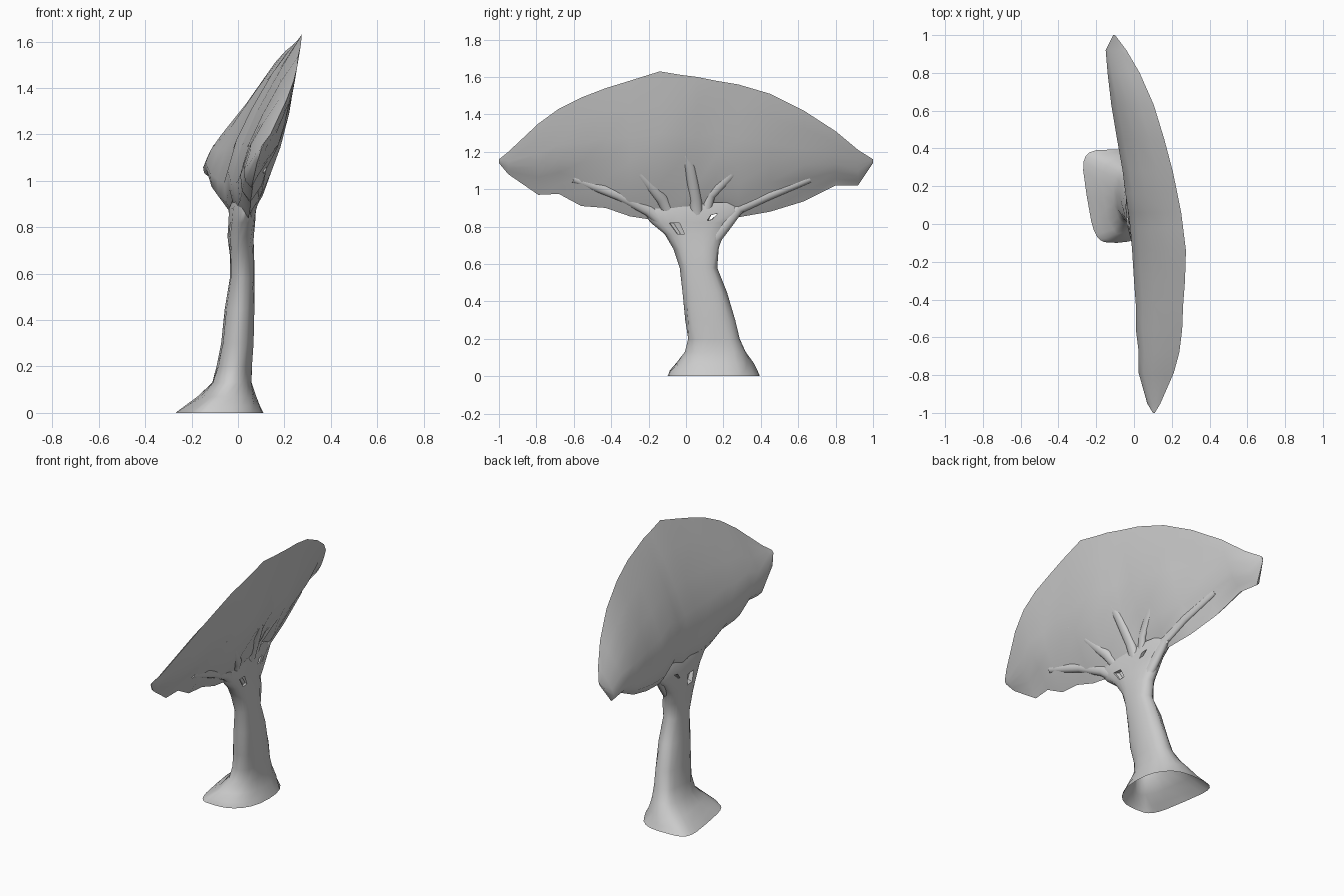
import bpy, bmesh, math, random
from mathutils import Vector

random.seed(4)
cube = bpy.data.objects.get("Cube")
if cube:
    bpy.data.objects.remove(cube, do_unlink=True)

# One plain grey for the whole tree
grey = bpy.data.materials.new("plain_grey")
grey.use_nodes = True
colour = (0.6, 0.6, 0.6, 1)
grey.diffuse_color = colour
grey.node_tree.nodes["Principled BSDF"].inputs["Base Color"].default_value = colour


def loft(bm, rings, open_start=False):
    """Join closed rings of points into a skin with capped ends."""
    loops = [[bm.verts.new(p) for p in ring] for ring in rings]
    for a, b in zip(loops, loops[1:]):
        count = len(a)
        for i in range(count):
            j = (i + 1) % count
            bm.faces.new((a[i], a[j], b[j], b[i]))
    if not open_start:
        bm.faces.new(loops[0][::-1])
    bm.faces.new(loops[-1])


def finish(bm, name, angle):
    """Turn a bmesh into a shaded object."""
    bmesh.ops.recalc_face_normals(bm, faces=bm.faces)
    mesh = bpy.data.meshes.new(name)
    bm.to_mesh(mesh)
    bm.free()
    mesh.materials.append(grey)
    obj = bpy.data.objects.new(name, mesh)
    bpy.context.collection.objects.link(obj)
    bpy.ops.object.select_all(action='DESELECT')
    obj.select_set(True)
    bpy.context.view_layer.objects.active = obj
    bpy.ops.object.shade_smooth_by_angle(angle=math.radians(angle))


def sample(table, key):
    """Interpolate rows that are sorted by their first value."""
    key = min(max(key, table[0][0]), table[-1][0])
    for a, b in zip(table, table[1:]):
        if key <= b[0]:
            t = (key - a[0]) / (b[0] - a[0])
            return [p + (q - p) * t for p, q in zip(a[1:], b[1:])]


# Crown outline: y, rim height, lower edge height, rim x, inner x
crown_rows = [
    (-1, 1.16, 1.14, .11, .1),
    (-.95, 1.2, 1.08, .14, .07),
    (-.79, 1.35, .97, .21, .025),
    (-.68, 1.43, .975, .24, .025),
    (-.56, 1.49, .91, .255, .01),
    (-.43, 1.54, .9, .26, .01),
    (-.3, 1.58, .855, .27, 0),
    (-.14, 1.63, .83, .275, -.01),
    (-.02, 1.61, .85, .26, -.02),
    (.06, 1.6, .84, .25, -.03),
    (.16, 1.58, .91, .23, -.045),
    (.28, 1.56, .85, .205, -.06),
    (.45, 1.51, .88, .16, -.09),
    (.63, 1.42, .935, .105, -.12),
    (.8, 1.31, 1.02, .03, -.14),
    (.92, 1.21, 1.02, -.04, -.15),
    (1, 1.16, 1.14, -.1, -.11),
]
# Height fraction and depth fraction of each skin
underside = [(0, .18), (.12, .36), (.25, .51), (.4, .66), (.58, .79), (.8, .91), (1, 1)]
upper_side = [(.82, .69), (.6, .38), (.4, .14), (.2, 0), (.08, .03)]


def underside_x(y, z):
    """Find the depth of the crown's outer skin."""
    top, low, rim, inner = sample(crown_rows, y)
    depth = sample(underside, (z - low) / (top - low))[0]
    return inner + (rim - inner) * depth


# Leaning fan-shaped crown
bm = bmesh.new()
rings = []
for y, top, low, rim, inner in crown_rows:
    ring = []
    for index, (height, depth) in enumerate(underside + upper_side):
        x = inner + (rim - inner) * depth
        if 0 < index < len(underside) - 2 and abs(y) < .9:
            x += random.uniform(-.016, .01)
        ring.append((x, y, low + (top - low) * height))
    rings.append(ring)
loft(bm, rings)
finish(bm, "crown", 50)

# Trunk: z, x limits, y limits, softness of the left and right sides, skew
trunk_rows = [
    (0, -.29, .11, -.1, .395, .85, .45, .08),
    (.03, -.25, .095, -.09, .38, .85, .55, .07),
    (.07, -.19, .075, -.05, .355, .85, .7, .05),
    (.13, -.12, .06, .0, .325, .85, .8, .02),
    (.2, -.09, .06, .015, .29, .85, .85, 0),
    (.3, -.07, .065, .0, .26, .85, .85, 0),
    (.45, -.055, .07, -.015, .215, .85, .85, 0),
    (.58, -.035, .07, -.03, .165, .85, .85, 0),
    (.68, -.035, .07, -.065, .175, .85, .85, 0),
    (.76, -.04, .065, -.115, .195, .85, .85, 0),
    (.82, -.035, .065, -.18, .24, .85, .85, 0),
    (.88, -.03, .065, -.24, .31, .85, .85, 0),
    (.93, -.01, .055, -.2, .28, .85, .85, 0),
]
bm = bmesh.new()
rings = []
sides = 24
for z, near_x, far_x, near_y, far_y, soft_left, soft_right, skew in trunk_rows:
    ring = []
    for i in range(sides):
        angle = math.tau * i / sides
        soft = soft_right if math.cos(angle) < 0 else soft_left
        u, v = (math.copysign(abs(w) ** soft, w) for w in (math.cos(angle), math.sin(angle)))
        wobble = 1 if z == 0 else random.uniform(.96, 1.04)
        x = (near_x + far_x) / 2 + u * wobble * (far_x - near_x) / 2
        y = (near_y + far_y) / 2 + v * wobble * (far_y - near_y) / 2
        if u < 0:
            x += skew * (1 - v) / 2 * -u
        if z > .7:
            x -= (y - .04) * .1  # the fork turns with the crown
        ring.append((x, y, z))
    rings.append(ring)
loft(bm, rings, open_start=True)

# Small gaps through the fork
for y, z in ((-.02, .79), (.16, .86)):
    pair = [min(bm.faces, key=lambda f: (f.calc_center_median() - Vector((x, y, z))).length)
            for x in (-.05, .065)]
    bmesh.ops.inset_individual(bm, faces=pair, thickness=.021)
    edges = [edge for face in pair for edge in face.edges]
    bmesh.ops.delete(bm, geom=pair, context='FACES_ONLY')
    bmesh.ops.bridge_loops(bm, edges=edges)
finish(bm, "trunk", 60)


def branch(bm, path, thick, thin):
    """Sweep a tapering ridge along the underside of the crown."""
    points, sizes = [], []
    for i, (y, z) in enumerate(path):
        t = i / (len(path) - 1)
        radius = thick + (thin - thick) * t
        low = sample(crown_rows, y)[1]
        x = .03 - y * .1 if z < low else underside_x(y, z) + .012 - radius * .7 - .02 * t ** 3
        points.append(Vector((x, y, z)))
        sizes.append(radius)
    rings = []
    for i, (point, radius) in enumerate(zip(points, sizes)):
        along = points[min(i + 1, len(points) - 1)] - points[max(i - 1, 0)]
        across = along.cross(Vector((1, 0, 0))).normalized()
        outward = across.cross(along).normalized()
        rings.append([point + radius * (across * math.cos(a) + outward * .7 * math.sin(a))
                      for a in (math.tau * k / 12 for k in range(12))])
    loft(bm, rings)


# Limbs spreading from the trunk into the crown
limbs = [
    ([(-.01, .69), (-.09, .8), (-.2, .89), (-.36, .97), (-.6, 1.06)], .04, .025),
    ([(.01, .7), (-.08, .85), (-.13, .95), (-.24, 1.08), (-.36, 1.2)], .035, .025),
    ([(.06, .7), (.06, .82), (.05, .95), (.02, 1.12), (-.04, 1.26)], .04, .025),
    ([(.09, .7), (.09, .82), (.13, .97), (.24, 1.08), (.32, 1.22)], .03, .025),
    ([(.11, .69), (.2, .8), (.28, .9), (.44, .97), (.66, 1.06)], .04, .025),
]
bm = bmesh.new()
for path, thick, thin in limbs:
    branch(bm, path, thick, thin)
finish(bm, "branches", 60)
